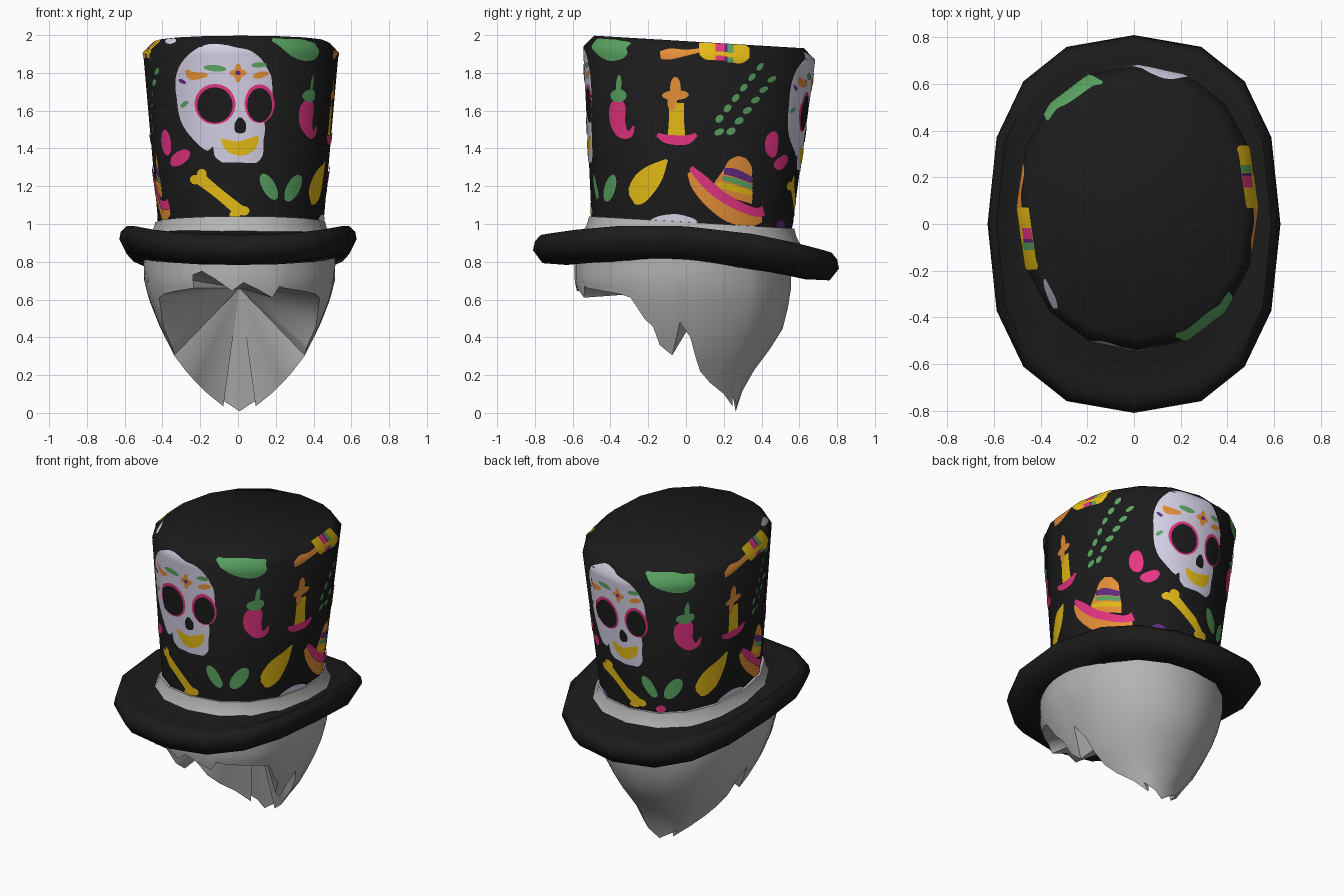
import bpy, math
from mathutils import Vector

if "Cube" in bpy.data.objects:
    bpy.data.objects.remove(bpy.data.objects["Cube"])

COL = {"black": (.011, .011, .011), "bone_white": (.73, .69, .86), "pink": (.8, .035, .23),
       "yellow": (.8, .51, .008), "green": (.105, .38, .125), "orange": (.82, .29, .04),
       "purple": (.12, .025, .22), "grey": (.46, .46, .46)}
MAT = {}
for n, c in COL.items():
    MAT[n] = bpy.data.materials.new(n)
    MAT[n].diffuse_color = (*c, 1)
SIDES, TILT = 16, .06


def make(name, verts, faces, mat, angle=40):
    me = bpy.data.meshes.new(name)
    me.from_pydata([tuple(v) for v in verts], [], faces)
    me.materials.append(MAT[mat])
    ob = bpy.data.objects.new(name, me)
    bpy.context.collection.objects.link(ob)
    bpy.ops.object.select_all(action='DESELECT')
    ob.select_set(True)
    bpy.context.view_layer.objects.active = ob
    bpy.ops.object.shade_smooth_by_angle(angle=math.radians(angle))
    return ob


def loft(name, rings, mat, cap=False, angle=40):
    n = len(rings[0])
    f = [(i*n+j, i*n+(j+1) % n, (i+1)*n+(j+1) % n, (i+1)*n+j)
         for i in range(len(rings)-1) for j in range(n)]
    if cap:
        f.append(tuple((len(rings)-1)*n+j for j in range(n)))
    return make(name, [v for r in rings for v in r], f, mat, angle)


def oval(deg, a, b, e):
    c, s = math.cos(math.radians(deg)), math.sin(math.radians(deg))
    return math.copysign(abs(c)**e, c)*a, math.copysign(abs(s)**e, s)*b


def lerp_table(tab, z):
    z = max(tab[0][0], min(tab[-1][0], z))
    for p, q in zip(tab, tab[1:]):
        if z <= q[0]:
            t = (z-p[0])/(q[0]-p[0])
            return [u+(v-u)*t for u, v in zip(p[1:], q[1:])]


# height, half width, half depth, depth centre of the crown
CROWN = [(.9, .43, .52, .03), (1.0, .437, .53, .03), (1.91, .517, .612, .07), (1.968, .46, .555, .07)]


def crown_point(deg, h):
    a, b, cy = lerp_table(CROWN, h)
    step = 360/SIDES
    k = math.floor(deg/step)
    t = deg/step-k
    p, q = oval(k*step, a, b, .92), oval((k+1)*step, a, b, .92)
    x, y = .015+p[0]+(q[0]-p[0])*t, cy+p[1]+(q[1]-p[1])*t
    return Vector((x, y, h-TILT*y))


# Crown of the hat
loft("hat_crown", [[crown_point(j*360/SIDES, r[0]) for j in range(SIDES)] for r in CROWN], "black", True, 60)


# Ribbon around the crown base
def tilted_ring(a, b, z, curve=0, cx=0, cy=0, e=.81):
    ring = []
    for j in range(SIDES):
        x, y = oval(j*360/SIDES, a, b, e)
        y += cy
        ring.append((x+cx, y, z-TILT*y-curve*(y/.8)**2))
    return ring


loft("hat_band", [tilted_ring(a, b, z, 0, .012, .03, .92) for a, b, z in
                  ((.485, .575, .93), (.462, .555, .965), (.45, .543, 1.01), (.43, .52, 1.012))], "grey")

# Brim with a curled-up lip
loft("hat_brim", [tilted_ring(*r) for r in
                  ((.44, .52, .84, .06), (.48, .63, .798, .085), (.59, .76, .842, .105), (.628, .81, .92, .105),
                   (.62, .80, .96, .1), (.59, .77, .988, .1), (.55, .71, .965, .09), (.49, .62, .94, .06),
                   (.42, .51, .95, .03))], "black", False, 60)


# --- Painted motifs: thin strips wrapped on the crown, repeated on the far side ---
# angle -> extra turn and lift of the repeat
REPEAT = [(-160, 11, .035), (-145, 11, .035), (-125, 5, .025), (-100, 1, .025), (-60, -2, .01), (-45, -2, 0),
          (-15, 0, 0), (15, -2, 0), (30, -10, 0), (60, -10, 0)]


def wrap(view, u, z):
    """Turn front (x, z) or side (y, z) coordinates into crown angle and height."""
    h, deg = z, 0
    for _ in range(3):
        lo, hi = (-180, 0) if view == "F" else (-90, 90)
        for _ in range(22):
            deg = (lo+hi)/2
            if crown_point(deg, h)[0 if view == "F" else 1] < u:
                lo = deg
            else:
                hi = deg
        h = max(.99, min(1.964, z+TILT*crown_point(deg, h).y))
    return deg, h


def spline(pts, sub=4):
    p = [pts[0]]+list(pts)+[pts[-1]]
    out = []
    for i in range(1, len(p)-2):
        for s in range(sub):
            t = s/sub
            out.append([.5*(2*b+(c-a)*t+(2*a-5*b+4*c-d)*t*t+(3*b-a-3*c+d)*t**3)
                        for a, b, c, d in zip(p[i-1], p[i], p[i+1], p[i+2])])
    return out+[list(pts[-1])]


def blob(x1, z1, x2, z2, w):
    ts = [-math.cos(math.pi*i/8) for i in range(9)]
    return [((x1+x2)/2+(x2-x1)/2*t, (z1+z2)/2+(z2-z1)/2*t, w*math.sqrt(max(0, 1-t*t))) for t in ts]


def dot(x, z, rx, rz):
    return blob(x, z-rz, x, z+rz, rx)


def motif(name, mat, view, layer, *strips, cols=8, turns=(0, 180), swing=None):
    verts, faces, normals = [], [], []
    for turn in turns:
        for strip in strips:
            path = spline(strip)
            base = len(verts)
            for i, (u, z, w) in enumerate(path):
                a, b = path[max(i-1, 0)], path[min(i+1, len(path)-1)]
                d = Vector((b[0]-a[0], b[1]-a[1])).normalized()
                for k in range(cols+1):
                    s = max(w, .0005)*(2*k/cols-1)
                    deg, h = wrap(view, u+d.y*s, z-d.x*s)
                    if turn:
                        extra, lift = lerp_table(REPEAT, deg)
                        deg, h = deg+turn+(extra if swing is None else swing), min(1.964, h+lift)
                    r = math.radians(deg)
                    up = .8*max(0, min(1, (h-1.87)/.08))-.06
                    nrm = Vector((math.cos(r)*1.15, math.sin(r), up)).normalized()
                    verts.append(crown_point(deg, h)+nrm*(.0035+.0022*layer))
                    normals.append(nrm)
            n = cols+1
            faces += [(base+i*n+k, base+i*n+k+1, base+(i+1)*n+k+1, base+(i+1)*n+k)
                      for i in range(len(path)-1) for k in range(cols)]
    # keep every face pointing outwards
    out = []
    for f in faces:
        v = [verts[i] for i in f]
        out.append(f if (v[2]-v[0]).cross(v[3]-v[1]).dot(normals[f[0]]) >= 0 else f[::-1])
    make(name, verts, out, mat, 180).data.normals_split_custom_set_from_vertices(normals)


# Skull
motif("skull_face", "bone_white", "F", 0,
      [(-.075, 1.948, .03), (-.077, 1.928, .13), (-.078, 1.87, .205), (-.078, 1.78, .25), (-.07, 1.68, .252),
       (-.065, 1.6, .243), (-.04, 1.53, .205), (-.01, 1.49, .16), (0, 1.43, .135), (.005, 1.36, .125),
       (.005, 1.325, .09)], cols=22)
motif("eye_rims", "pink", "F", 1, dot(-.12, 1.635, .107, .107), dot(.113, 1.637, .078, .103), cols=12)
motif("eye_sockets", "black", "F", 2, dot(-.12, 1.63, .092, .094), dot(.113, 1.63, .065, .09), cols=12)
motif("nose", "black", "F", 1, [(.01, 1.565, .008), (.012, 1.53, .03), (.012, 1.49, .026), (.012, 1.48, .004)])
motif("mouth", "yellow", "F", 1,
      [(-.085, 1.45, .006), (-.045, 1.415, .03), (.015, 1.4, .038), (.07, 1.425, .034), (.105, 1.465, .006)])
motif("brow_leaves", "green", "F", 1, blob(-.18, 1.83, -.06, 1.82, .017), blob(.07, 1.84, .15, 1.845, .014),
      blob(-.3, 1.62, -.26, 1.65, .012))
motif("brow_curls", "orange", "F", 1, [(-.27, 1.815, .008), (-.24, 1.785, .022), (-.16, 1.79, .01)],
      [(.08, 1.78, .008), (.12, 1.79, .018), (.16, 1.8, .006)], dot(0, 1.8, .02, .05), blob(-.045, 1.8, .045, 1.8, .02))
motif("brow_spots", "purple", "F", 2, blob(-.31, 1.765, -.27, 1.745, .01), dot(0, 1.8, .014, .012))

# Bone and leaves under the skull
motif("bone", "yellow", "F", 0, [(-.2, 1.24, .032), (-.1, 1.16, .027), (.02, 1.06, .032)],
      dot(-.19, 1.265, .025, .027), dot(-.225, 1.235, .027, .025), dot(.03, 1.07, .03, .025),
      dot(-.015, 1.05, .03, .02), swing=8)
motif("lower_leaves", "green", "F", 0, blob(.125, 1.265, .2, 1.13, .035), blob(.325, 1.26, .255, 1.12, .035))
motif("petals", "pink", "F", 0, blob(-.385, 1.5, -.37, 1.36, .025), blob(-.355, 1.315, -.255, 1.385, .034))
motif("small_bone", "bone_white", "F", 0, blob(-.385, 1.965, -.325, 1.972, .016), turns=(0,))
motif("small_petal", "pink", "F", 0, dot(.22, 1.05, .025, .025), turns=(180,))

# Top pepper and chilli
motif("green_pepper", "green", "F", 0,
      [(.18, 1.975, .008), (.23, 1.958, .022), (.3, 1.932, .048), (.36, 1.916, .053), (.405, 1.916, .042), (.425, 1.918, .01)], cols=14)
motif("chilli", "pink", "R", 0, [(-.36, 1.66, .02), (-.36, 1.62, .042), (-.36, 1.54, .04), (-.335, 1.485, .032),
                                  (-.295, 1.478, .018), (-.275, 1.52, .004)])
motif("chilli_stalk", "green", "R", 1, dot(-.355, 1.68, .043, .035), blob(-.355, 1.69, -.35, 1.79, .014))

# Candle
motif("candle", "yellow", "R", 0, [(-.05, 1.46, .047), (-.05, 1.55, .04), (-.05, 1.64, .04)])
motif("candle_dish", "pink", "R", 1, [(-.15, 1.475, .01), (-.1, 1.45, .023), (0, 1.445, .025), (.055, 1.475, .01)])
motif("candle_flame", "orange", "R", 1, blob(-.125, 1.68, .015, 1.685, .026), blob(-.075, 1.6, -.07, 1.7, .025),
      blob(-.055, 1.66, -.055, 1.78, .028))

# Vine of small leaves
leaves = []
for i in range(6):
    x, z = .2+.043*i, 1.515+.055*i
    leaves += [blob(x-.04, z+.025, x-.008, z+.06, .018-.001*i), blob(x+.015, z-.035, x+.06, z-.012, .018-.001*i)]
motif("vine", "green", "R", 0, *leaves, blob(.15, 1.475, .2, 1.5, .016), cols=4)

# Corn and sombrero
motif("corn", "yellow", "R", 0, [(-.285, 1.13, .03), (-.26, 1.15, .055), (-.215, 1.215, .066), (-.16, 1.275, .05), (-.1, 1.34, .006)])
motif("straw_hat_brim", "orange", "R", 0, [(.02, 1.275, .015), (.065, 1.215, .042), (.14, 1.14, .055), (.24, 1.07, .062),
                                           (.34, 1.035, .05), (.4, 1.03, .02)])
motif("straw_hat_top", "orange", "R", 1, [(.235, 1.14, .115), (.25, 1.19, .105), (.27, 1.26, .08), (.285, 1.32, .062), (.295, 1.355, .02)])
motif("straw_hat_trim", "pink", "R", 2, [(.025, 1.3, .012), (.09, 1.235, .026), (.17, 1.16, .026), (.27, 1.1, .025),
                                         (.36, 1.065, .024), (.41, 1.07, .03)])
motif("straw_hat_ribbon", "purple", "R", 2, [(.2, 1.28, .016), (.26, 1.27, .022), (.35, 1.23, .016)])
motif("straw_hat_stripe", "green", "R", 2, [(.19, 1.245, .01), (.25, 1.23, .015), (.35, 1.195, .012)])
motif("straw_hat_lower_band", "yellow", "R", 2, [(.165, 1.21, .012), (.25, 1.19, .016), (.35, 1.16, .012)])

# Maraca
motif("maraca_handle", "orange", "R", 0, [(-.135, 1.893, .02), (-.08, 1.9, .028), (0, 1.906, .016), (.08, 1.92, .01)], swing=0)
motif("maraca_body", "yellow", "R", 0, [(.07, 1.925, .03), (.11, 1.925, .055), (.2, 1.915, .05), (.29, 1.905, .055), (.335, 1.905, .025)], swing=0)
motif("maraca_pink", "pink", "R", 1, [(.18, 1.97, .024), (.18, 1.865, .024)], swing=0)
motif("maraca_green", "green", "R", 1, [(.235, 1.96, .016), (.235, 1.855, .016)], swing=0)
motif("maraca_purple", "purple", "R", 1, [(.211, 1.965, .007), (.211, 1.86, .007)], swing=0)

# Flower edges showing above the band
motif("low_flower", "bone_white", "R", 0, [(-.18, 1.02, .006), (-.13, 1.025, .02), (-.05, 1.022, .03), (.03, 1.012, .02), (.06, 1.006, .006)])
motif("low_petal", "purple", "R", 0, dot(.5, .99, .025, .03), turns=(0,))

# --- Hair: shell with a jagged hem; height -> half width, depth centre, half depth ---
HAIR = [(0, .03, .225, .035), (.05, .14, .19, .09), (.12, .2, .1, .2), (.2, .27, .03, .31), (.3, .345, 0, .42),
        (.45, .42, -.01, .525), (.6, .48, -.01, .56), (.7, .505, -.015, .575), (.88, .51, -.02, .57)]
# angle -> hem height; sides first, then the fringe
SIDE = [(-62, .66), (-48, .645), (-36, .63), (-29, .61), (-22, .5), (-17, .455), (-16, .36), (-13, .335), (-9, .305),
        (-2, .48), (3, .4), (6, .3), (8, .22), (13, .16), (25, .1), (38, .035), (44, .085), (66, .045)]
FRINGE = [(-125, .71), (-112, .75), (-104, .71), (-94, .645), (-88, .69), (-80, .655), (-70, .61), (-66, .67)]
hem = FRINGE+SIDE+[(90, .008)]+[(180-d, z) for d, z in reversed(SIDE)]
ROWS = 9
rings = []
for i in range(ROWS):
    ring = []
    for deg, low in hem:
        z = .88+(low-.88)*i/(ROWS-1)
        a, cy, b = lerp_table(HAIR, z)
        x, y = oval(deg, a, b, .95)
        ring.append((x+.008, y+cy, z))
    rings.append(ring)
loft("hair", rings[::-1], "grey", False, 60)

# Inner lining, fanned from the hem to the middle of the face opening
rim = rings[-1]
n = len(rim)
make("hair_lining", [(.008, .14, .66)]+rim, [(0, 1+(j+1) % n, 1+j) for j in range(n)], "grey", 75)

for m in bpy.data.materials:
    if m.users and not m.is_grease_pencil:
        m.use_nodes = True
        m.node_tree.nodes["Principled BSDF"].inputs["Base Color"].default_value = m.diffuse_color
